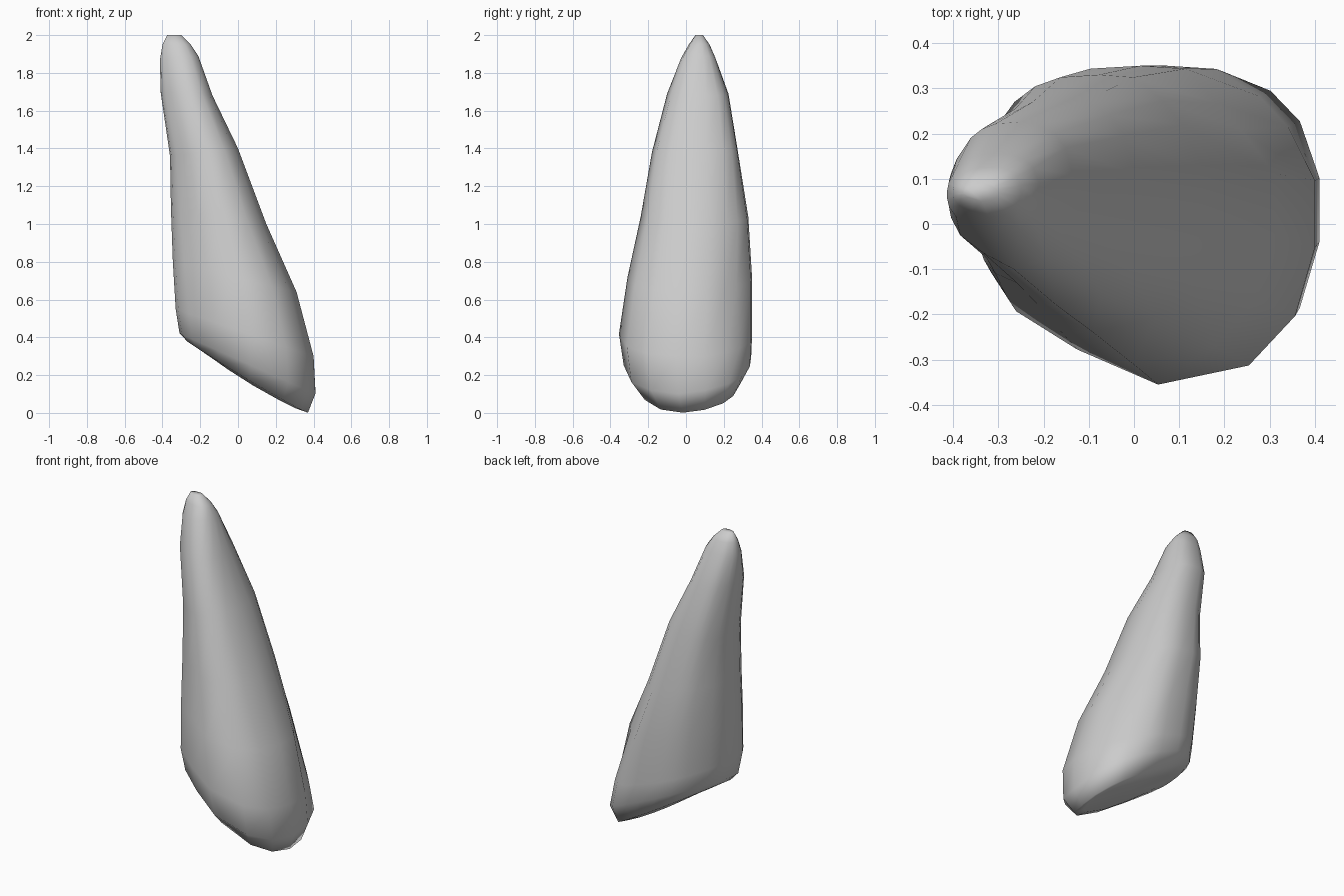
import bpy, bmesh

if "Cube" in bpy.data.objects:
    bpy.data.objects.remove(bpy.data.objects["Cube"])

# Rounded cross-section: narrower on the left, broad on the right (-1..1)
OUTLINE = [(-1, .1), (-1, -.1), (-.96, -.3), (-.81, -.54), (-.44, -.78),
           (.05, -1), (.6, -.88), (.88, -.57), (1, -.14), (1, .28),
           (.88, .65), (.7, .85), (.4, .98), (.1, 1), (-.24, .98),
           (-.46, .91), (-.64, .79), (-.87, .5), (-.97, .28)]

# Rings from tilted base to tip:
# left x, left z, right x, right z, front y, back y, back-right corner fullness
RINGS = [(-.20, .335, .335, .01, -.16, .20, 1),
         (-.28, .385, .37, -.003, -.25, .29, 1),
         (-.31, .42, .41, .10, -.33, .345, 1),
         (-.33, .55, .40, .30, -.355, .35, .95),
         (-.345, .80, .31, .64, -.31, .35, .88),
         (-.355, 1.08, .15, 1.0, -.24, .33, .94),
         (-.36, 1.36, .0, 1.40, -.18, .275, 1),
         (-.41, 1.70, -.135, 1.68, -.10, .225, 1),
         (-.413, 1.87, -.21, 1.89, -.025, .155, 1),
         (-.40, 1.95, -.25, 1.95, .015, .125, 1),
         (-.375, 2.0, -.30, 2.0, .05, .09, 1)]
BELLY = {0: .02, 1: .01}


def mix(a, b, t):
    return a + (b - a) * (t + 1) / 2


def point(k, u, v):
    xl, zl, xr, zr, y0, y1, corner = RINGS[k]
    if u > .5 and v > .5:
        u, v = u * corner, v * corner
    y = mix(y0, y1, v)
    z = mix(zl, zr, u) - BELLY.get(k, 0) * (1 - u * u)
    if k < 3:  # base rises slightly towards the back
        z += .13 * max(0, y + .05)
    return mix(xl, xr, u), y, z


# Body: loft the rings and cap both ends
bm = bmesh.new()
loops = [[bm.verts.new(point(k, u, v)) for u, v in OUTLINE]
         for k in range(len(RINGS))]
n = len(OUTLINE)
for a, b in zip(loops, loops[1:]):
    for i in range(n):
        j = (i + 1) % n
        bm.faces.new((a[i], a[j], b[j], b[i]))
base = bm.faces.new(loops[0][::-1])
bm.faces.new(loops[-1])
bmesh.ops.poke(bm, faces=[base])
bmesh.ops.recalc_face_normals(bm, faces=bm.faces)
for f in bm.faces:
    f.smooth = True
mesh = bpy.data.meshes.new("tapered_stone")
bm.to_mesh(mesh)
bm.free()
bpy.context.collection.objects.link(bpy.data.objects.new("tapered_stone", mesh))
